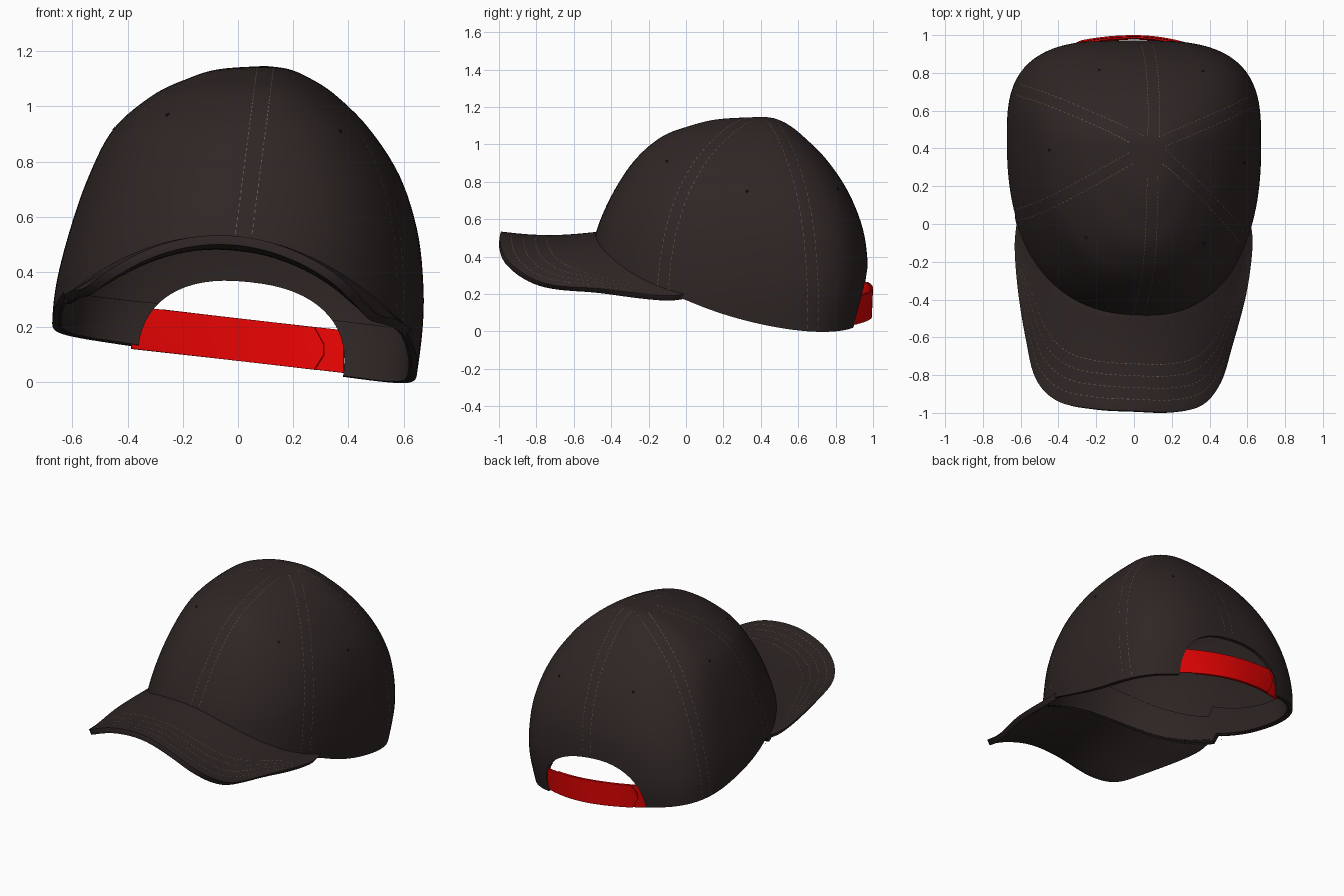
import bpy, bmesh, math
from mathutils import Vector

if "Cube" in bpy.data.objects:
    bpy.data.objects.remove(bpy.data.objects["Cube"])


def material(name, rgb):
    m = bpy.data.materials.new(name)
    m.use_nodes = True
    m.diffuse_color = (*rgb, 1)
    m.node_tree.nodes["Principled BSDF"].inputs["Base Color"].default_value = (*rgb, 1)
    return m


CLOTH = material("charcoal cloth", (0.028, 0.0195, 0.0185))
RED = material("red strap", (0.8, 0.001, 0.001))
THREAD = material("grey thread", (0.14, 0.12, 0.10))
EYELET = material("black eyelet", (0.012, 0.010, 0.010))


def spline(rows, t):
    """Smooth interpolation through rows, t counted in rows."""
    i = max(0, min(int(t), len(rows) - 2))
    f = t - i
    a, b, c, d = (Vector(rows[max(0, min(k, len(rows) - 1))]) for k in range(i - 1, i + 3))
    return 0.5 * (2 * b + (c - a) * f + (2 * a - 5 * b + 4 * c - d) * f**2 + (3 * b - a - 3 * c + d) * f**3)


# Crown sections from apex to rim: z, x min, x max, y min, y max, back squareness
CROWN = [(1.147, 0.10, 0.10, 0.42, 0.42, 2.0),
         (1.135, -0.07, 0.185, 0.18, 0.485, 2.0),
         (1.10, -0.185, 0.265, 0.025, 0.555, 2.0),
         (1.04, -0.31, 0.355, -0.13, 0.63, 2.1),
         (0.92, -0.45, 0.475, -0.27, 0.75, 2.3),
         (0.75, -0.54, 0.585, -0.385, 0.865, 2.6),
         (0.55, -0.61, 0.65, -0.475, 0.945, 2.9),
         (0.35, -0.66, 0.672, -0.52, 0.972, 3.1),
         (0.18, -0.675, 0.668, -0.54, 0.965, 3.2),
         (-0.03, -0.675, 0.64, -0.54, 0.92, 3.2)]
MID_Y = 0.42


def axis(z):
    """Tilted centre line of the crown."""
    return Vector((0.1 - 0.13 * (1.147 - z), MID_Y, z))


def crown(phi, t, inset=0.0):
    z, x0, x1, y0, y1, n = spline(CROWN, t)
    mid = axis(z)
    c, s = math.cos(phi), math.sin(phi)
    rx = max(x1 - mid.x if c > 0 else mid.x - x0, 1e-4)
    ry = max(y1 - MID_Y if s > 0 else MID_Y - y0, 1e-4)
    n = n if s > 0 else min(n, 2.3)
    r = (abs(c / rx) ** n + abs(s / ry) ** n) ** (-1 / n) - inset
    return mid + Vector((r * c, r * s, 0))


def brim_z(p):
    return 0.53 - 0.7 * p.x**2 - 0.1 * p.x


def rim_z(p):
    z = 0.075 + 0.43 * (max(0.95 - p.y, 0) / 1.43) ** 2.1 - 0.145 * p.x
    return min(z, brim_z(p) - 0.03) if p.y < 0.05 else z


def drop_to(phi, height):
    """Section parameter at which the crown reaches a height rule."""
    lo, hi = 0.5, len(CROWN) - 1
    for _ in range(30):
        mid = (lo + hi) / 2
        p = crown(phi, mid)
        lo, hi = (mid, hi) if p.z > height(p) else (lo, mid)
    return lo


def new_object(name, bm):
    mesh = bpy.data.meshes.new(name)
    bm.to_mesh(mesh)
    bm.free()
    obj = bpy.data.objects.new(name, mesh)
    bpy.context.collection.objects.link(obj)
    return obj


def finish(obj, mat, angle=40):
    """Bake modifiers, colour the part and smooth it."""
    dg = bpy.context.evaluated_depsgraph_get()
    obj.data = bpy.data.meshes.new_from_object(obj.evaluated_get(dg))
    obj.modifiers.clear()
    obj.data.materials.clear()
    obj.data.materials.append(mat)
    bpy.ops.object.select_all(action='DESELECT')
    obj.select_set(True)
    bpy.context.view_layer.objects.active = obj
    bpy.ops.object.shade_smooth_by_angle(angle=math.radians(angle))


def sheet(name, rows, closed=False, thickness=0.02):
    """Thick cloth from rows of points."""
    bm = bmesh.new()
    grid = [[bm.verts.new(p) for p in row] for row in rows]
    n = len(grid[0])
    for a, b in zip(grid, grid[1:]):
        for i in range(n if closed else n - 1):
            k = (i + 1) % n
            bm.faces.new((a[i], b[i], b[k], a[k]))
    bmesh.ops.remove_doubles(bm, verts=bm.verts, dist=0.0006)
    obj = new_object(name, bm)
    mod = obj.modifiers.new("Thickness", 'SOLIDIFY')
    mod.thickness, mod.offset = thickness, -1
    return obj


# Crown and inner sweatband, with the rear opening cut out
bpy.ops.mesh.primitive_cylinder_add(vertices=64, radius=1, depth=0.8, location=(0.01, 1.0, 0.075),
                                    rotation=(math.pi / 2, 0, 0))
cutter = bpy.context.object
cutter.name = "opening_cutter"
for v in cutter.data.vertices:
    v.co.x = math.copysign(abs(v.co.x) ** 0.85, v.co.x) * 0.375
    v.co.y = math.copysign(abs(v.co.y) ** 0.85, v.co.y) * 0.29
cutter.rotation_euler.rotate_axis('Z', math.radians(-6))
cutter.hide_render = True

SEGMENTS, RINGS = 120, 45
angles = [math.tau * i / SEGMENTS for i in range(SEGMENTS)]
rims = [drop_to(a, rim_z) for a in angles]
shell = sheet("crown", [[crown(a, r * j / RINGS) for a, r in zip(angles, rims)]
                        for j in range(RINGS + 1)], True, 0.022)
band = sheet("sweatband", [[crown(a, r - 0.9 + 0.88 * j / 8, 0.024) for a, r in zip(angles, rims)]
                           for j in range(9)], True, 0.01)
for part in (shell, band):
    cut = part.modifiers.new("Opening", 'BOOLEAN')
    cut.operation, cut.solver, cut.object = 'DIFFERENCE', 'EXACT', cutter
bpy.context.view_layer.update()
for part in (shell, band):
    finish(part, CLOTH)
bpy.data.objects.remove(cutter)


# Arched brim between the crown and its outer outline
def brim_root(phi, inset):
    return crown(phi, drop_to(phi, brim_z), inset)


START, SWEEP = math.radians(-147), math.radians(114)
OUTLINE = [brim_root(START, 0.006).xy, (-0.632, -0.12), (-0.615, -0.35), (-0.575, -0.6), (-0.52, -0.82),
           (-0.4, -0.94), (-0.2, -0.98), (0, -0.99), (0.2, -0.995), (0.36, -0.96), (0.46, -0.84),
           (0.52, -0.65), (0.595, -0.37), (0.628, -0.12), brim_root(START + SWEEP, 0.006).xy]
COLS = 84


def brim(u, v, lift=0.0):
    inner = brim_root(START + SWEEP * u, 0.012)
    outer = spline(OUTLINE, u * (len(OUTLINE) - 1)).to_3d()
    p = inner.lerp(outer, v)
    dish = 0.02 * math.sin(math.pi * v) * (1 - abs(2 * u - 1))
    droop = 0.055 * v * v * math.exp(-((p.y + 0.73) / 0.23) ** 2) * min(1, abs(p.x) / 0.42) ** 2
    p.z = brim_z(p) - dish - droop * (1 if p.x > 0 else 0.5) + lift
    return p


visor = sheet("brim", [[brim(i / COLS, j / 12) for i in range(COLS + 1)] for j in range(13)], False, 0.034)
bevel = visor.modifiers.new("Rounded edge", 'BEVEL')
bevel.width, bevel.segments, bevel.limit_method = 0.012, 3, 'ANGLE'
bevel.angle_limit = math.radians(50)
finish(visor, CLOTH, 50)


# Two overlapping strap halves with pointed tips, their ends buried in the cloth
def strap(name, side, depth):
    rows = []
    for j in range(9):
        h = j / 4 - 1
        row = []
        for i in range(33):
            tip = 0.31 - 0.045 * max(0, abs(h) - 0.25)
            x = side * (0.385 - (0.385 + tip) * i / 32)
            y = depth - (0.59 if x > 0 else 0.43) * x * x - (0.003 + 0.08 * x * x) * h
            row.append((x, y, 0.155 - 0.115 * x - 0.077 * h))
        rows.append(row)
    finish(sheet(name, rows, False, 0.008), RED)


strap("outer_strap", 1, 0.997)
strap("inner_strap", -1, 0.979)


# Dashed stitching as thin ribbons, each line given by its two edges
def stitches(name, lines):
    bm = bmesh.new()
    for left, right in lines:
        for k in range(0, len(left) - 1, 2):
            bm.faces.new([bm.verts.new(p) for p in (left[k], right[k], right[k + 1], left[k + 1])])
    finish(new_object(name, bm), THREAD)


def seam_edge(phi, low, offset):
    edge = []
    for k in range(91):
        t = 0.75 + (low - 0.75) * k / 90
        p = crown(phi, t)
        edge.append(crown(phi + offset / (p - axis(p.z)).length, t, -0.0015))
    return edge


seams = []
for deg in (-90, -42, 21, 85, 155, -149):
    phi = math.radians(deg)
    low = drop_to(phi, (lambda p: 0.39) if deg == 85 else (brim_z if deg == -90 else rim_z))
    seams += [(seam_edge(phi, low, o - 0.0014), seam_edge(phi, low, o + 0.0014)) for o in (-0.03, 0.03)]
stitches("crown_stitches", seams)
stitches("brim_stitches", [[[brim(0.12 + 0.76 * k / 150, w, 0.0015) for k in range(151)]
                            for w in (v - 0.003, v + 0.003)] for v in (0.52, 0.64, 0.76, 0.88)])

# One small eyelet in each panel: direction and height
for n, (deg, z) in enumerate(((-124, 0.97), (-60, 0.91), (-10, 0.75), (51, 0.76), (121, 0.8), (-177, 0.92))):
    phi = math.radians(deg)
    t = drop_to(phi, lambda p: z)
    p = crown(phi, t)
    normal = (crown(phi, t + 0.05) - p).cross(crown(phi + 0.03, t) - p).normalized()
    bpy.ops.mesh.primitive_torus_add(major_radius=0.006, minor_radius=0.002, major_segments=16,
                                     minor_segments=6, location=p,
                                     rotation=normal.to_track_quat('Z', 'Y').to_euler())
    bpy.context.object.name = f"eyelet_{n + 1}"
    finish(bpy.context.object, EYELET)
